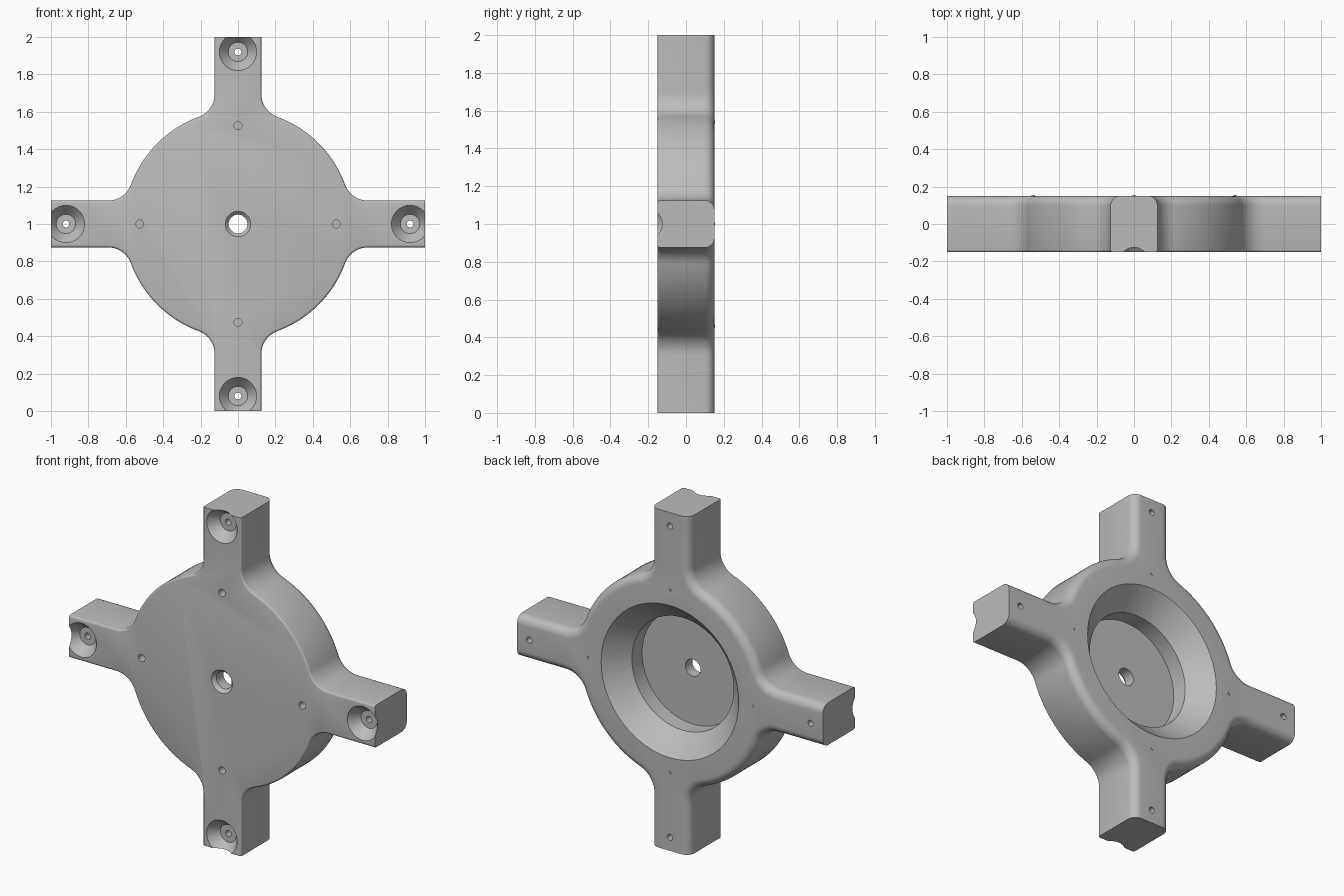
import bpy, bmesh, math
from mathutils import Matrix, Vector

cube = bpy.data.objects.get("Cube")
if cube:
    bpy.data.objects.remove(cube)

grey = bpy.data.materials.new("light grey")
grey.use_nodes = True
grey.diffuse_color = (0.5, 0.5, 0.5, 1)
grey.node_tree.nodes["Principled BSDF"].inputs["Base Color"].default_value = (0.5, 0.5, 0.5, 1)

HALF = 0.15        # half thickness
DISC = 0.61        # hub radius
ARM = 0.125        # arm half width
FILLET = 0.13      # radius where the arm meets the hub
CENTRE = Vector((0, 0, 1))
QUARTERS = [i * math.pi / 2 for i in range(4)]


def finish(name, bm):
    bmesh.ops.recalc_face_normals(bm, faces=bm.faces)
    mesh = bpy.data.meshes.new(name)
    bm.to_mesh(mesh)
    bm.free()
    mesh.materials.append(grey)
    obj = bpy.data.objects.new(name, mesh)
    bpy.context.collection.objects.link(obj)
    return obj


def outline(inset):
    """Cross outline as (x, z) points; the sides move in by inset, the ends do not."""
    cz = ARM + FILLET
    cx = math.sqrt((DISC + FILLET) ** 2 - cz ** 2)
    touch = math.atan2(cz, cx)
    r = FILLET + inset
    half = [(1.0, ARM - inset)]
    for i in range(13):
        a = -math.pi / 2 - i / 12 * (math.pi / 2 - touch)
        half.append((cx + r * math.cos(a), cz + r * math.sin(a)))
    for i in range(1, 24):
        a = touch + i / 24 * (math.pi / 2 - 2 * touch)
        half.append(((DISC - inset) * math.cos(a), (DISC - inset) * math.sin(a)))
    for i in range(12, -1, -1):
        a = -math.pi / 2 - i / 12 * (math.pi / 2 - touch)
        half.append((cz + r * math.sin(a), cx + r * math.cos(a)))
    half.append((ARM - inset, 1.0))
    return [(x * math.cos(q) - z * math.sin(q), x * math.sin(q) + z * math.cos(q))
            for q in QUARTERS for x, z in half]


# Body: stacked outlines with a fine front edge and a broad round at the back
def rounded(radius, steps, side):
    arc = []
    for i in range(steps + 1):
        a = i / steps * math.pi / 2
        arc.append((side * (HALF - radius + radius * math.sin(a)), radius * (1 - math.cos(a))))
    return arc


bm = bmesh.new()
layers = rounded(0.012, 3, -1)[::-1] + rounded(0.05, 8, 1)
loops = [[bm.verts.new((x, y, z + 1)) for x, z in outline(inset)] for y, inset in layers]
for low, high in zip(loops, loops[1:]):
    for i in range(len(low)):
        j = (i + 1) % len(low)
        bm.faces.new((low[i], low[j], high[j], high[i]))
bm.faces.new(loops[0])
bm.faces.new(loops[-1])
body = finish("hub_with_arms", bm)


def lathe(bm, profile, place, segments):
    """Spin a closed (radius, y) profile about the y axis and place it."""
    verts = [bm.verts.new((r, y, 0)) for r, y in profile]
    edges = [bm.edges.new(pair) for pair in zip(verts, verts[1:])]
    made = bmesh.ops.spin(bm, geom=verts + edges, cent=(0, 0, 0), axis=(0, 1, 0),
                          angle=2 * math.pi, steps=segments, use_duplicate=False)
    new = [v for v in bm.verts if not v.tag]
    bmesh.ops.remove_doubles(bm, verts=new, dist=0.0001)
    new = [v for v in bm.verts if not v.tag]
    bmesh.ops.translate(bm, verts=new, vec=place)
    for v in new:
        v.tag = True


def around(radius):
    return [CENTRE + Vector((radius * math.cos(q), 0, radius * math.sin(q))) for q in QUARTERS]


# Cutters: rear cavity with bore, arm screw holes, small blind holes
bm = bmesh.new()
lathe(bm, [(0, -0.2), (0.068, -0.2), (0.068, -HALF), (0.05, -0.13), (0.05, -0.065),
           (0.333, -0.065), (0.333, 0.03), (0.45, HALF), (0.45, 0.2), (0, 0.2)], CENTRE, 64)
for place in around(0.92):
    lathe(bm, [(0, -0.2), (0.1, -0.2), (0.1, -HALF), (0.052, -0.09), (0.018, -0.09),
               (0.018, 0.2), (0, 0.2)], place, 32)
for place in around(0.525):
    lathe(bm, [(0, -0.2), (0.021, -0.2), (0.021, 0.1), (0, 0.1)], place, 20)
cutter = finish("hole_cutter", bm)
cutter.hide_render = True

cut = body.modifiers.new("holes", "BOOLEAN")
cut.operation = "DIFFERENCE"
cut.solver = "EXACT"
cut.object = cutter
bpy.context.view_layer.objects.active = body
bpy.ops.object.modifier_apply(modifier=cut.name)
bpy.data.objects.remove(cutter)

# Tiny pin tips on the back face
bm = bmesh.new()
for place in around(0.54):
    lathe(bm, [(0, 0.13), (0.008, 0.13), (0.008, 0.154), (0, 0.154)], place, 12)
pins = finish("rear_pin_tips", bm)

# Smooth shading with crisp edges
for obj in (body, pins):
    bpy.ops.object.select_all(action="DESELECT")
    obj.select_set(True)
    bpy.context.view_layer.objects.active = obj
    bpy.ops.object.shade_smooth_by_angle(angle=math.radians(32))
